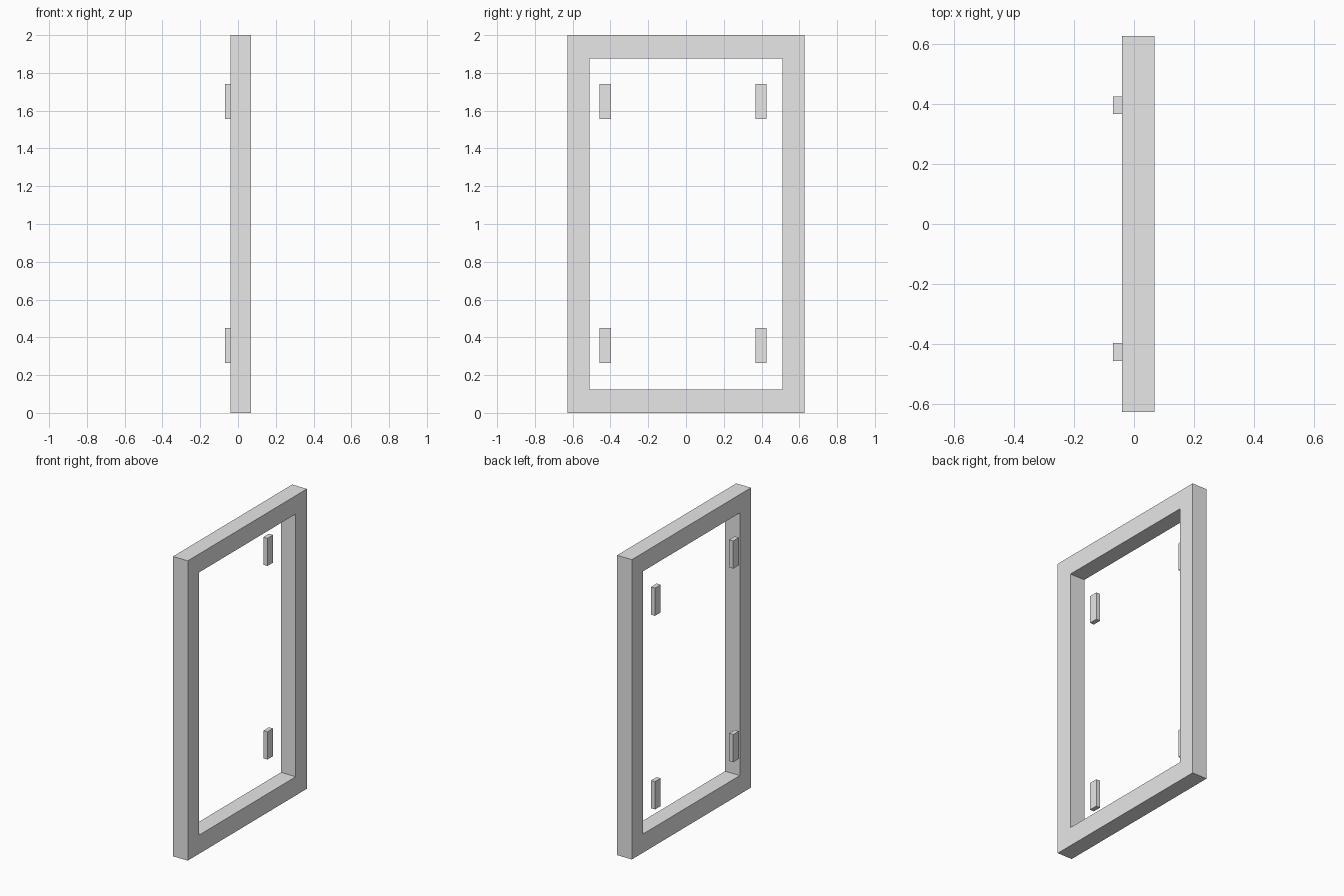
import bpy
import bmesh
from mathutils import Matrix, Vector

cube = bpy.data.objects.get("Cube")
if cube:
    bpy.data.objects.remove(cube, do_unlink=True)

grey = bpy.data.materials.new("light_grey")
grey.use_nodes = True
grey.diffuse_color = (0.8, 0.8, 0.8, 1)
grey.node_tree.nodes["Principled BSDF"].inputs["Base Color"].default_value = (0.8, 0.8, 0.8, 1)


def add_object(name, bm):
    bmesh.ops.recalc_face_normals(bm, faces=bm.faces)
    mesh = bpy.data.meshes.new(name)
    bm.to_mesh(mesh)
    bm.free()
    mesh.materials.append(grey)
    obj = bpy.data.objects.new(name, mesh)
    bpy.context.collection.objects.link(obj)
    return obj


def add_box(name, low, high):
    low, high = Vector(low), Vector(high)
    bm = bmesh.new()
    place = Matrix.Translation((low + high) / 2) @ Matrix.Diagonal(high - low).to_4x4()
    bmesh.ops.create_cube(bm, size=1, matrix=place)
    return add_object(name, bm)


# Rectangular frame: outer and inner loops joined, then extruded in depth
BACK, FRONT = -0.04, 0.069


def rectangle(bm, half_width, bottom, top):
    corners = [(-half_width, bottom), (half_width, bottom), (half_width, top), (-half_width, top)]
    return [bm.verts.new((BACK, y, z)) for y, z in corners]


bm = bmesh.new()
outer = rectangle(bm, 0.628, 0, 2)
inner = rectangle(bm, 0.51, 0.125, 1.877)
for i in range(4):
    j = (i + 1) % 4
    bm.faces.new((outer[i], outer[j], inner[j], inner[i]))
result = bmesh.ops.extrude_face_region(bm, geom=bm.faces[:], use_keep_orig=True)
moved = [v for v in result["geom"] if isinstance(v, bmesh.types.BMVert)]
bmesh.ops.translate(bm, verts=moved, vec=(FRONT - BACK, 0, 0))
add_object("frame", bm)

# Four small mounting blocks behind the opening
for side, y in (("right", -0.457), ("left", 0.367)):
    for level, z in (("lower", 0.265), ("upper", 1.556)):
        add_box(f"{level}_{side}_block", (-0.07, y, z), (BACK, y + 0.059, z + 0.185))
